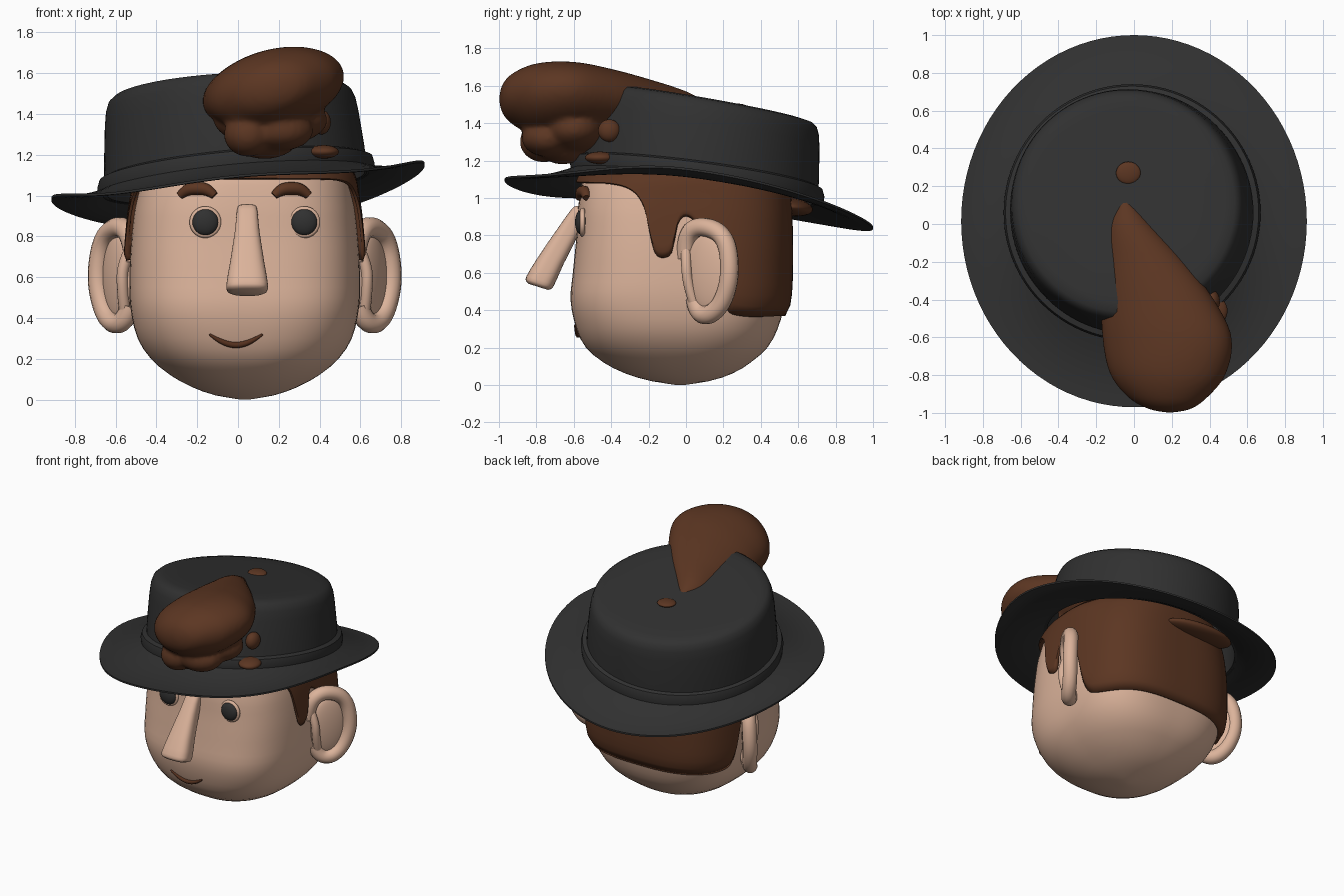
import bpy, bmesh
from math import sin, cos, pi, tau, radians
from mathutils import Vector

cube = bpy.data.objects.get("Cube")
if cube:
    bpy.data.objects.remove(cube, do_unlink=True)


def material(name, rgb):
    m = bpy.data.materials.new(name)
    m.use_nodes = True
    m.diffuse_color = (*rgb, 1)
    bsdf = next(n for n in m.node_tree.nodes if n.type == 'BSDF_PRINCIPLED')
    bsdf.inputs["Base Color"].default_value = (*rgb, 1)
    return m


SKIN = material("warm skin", (0.71, 0.45, 0.325))
BROWN = material("hair brown", (0.107, 0.037, 0.016))
BLACK = material("charcoal", (0.03, 0.03, 0.03))
MOUTH = material("mouth brown", (0.09, 0.03, 0.013))


def smooth(ob, angle=40):
    bpy.ops.object.select_all(action='DESELECT')
    ob.select_set(True)
    bpy.context.view_layer.objects.active = ob
    bpy.ops.object.shade_smooth_by_angle(angle=radians(angle))


def spline(table, t):
    """Smooth interpolation of rows keyed by their first number."""
    t = min(max(t, table[0][0]), table[-1][0])
    i = 0
    while i < len(table) - 2 and t > table[i + 1][0]:
        i += 1

    def slope(k, c):
        a, b = table[max(k - 1, 0)], table[min(k + 1, len(table) - 1)]
        return (b[c] - a[c]) / (b[0] - a[0])
    p, q = table[i], table[i + 1]
    d = q[0] - p[0]
    u = (t - p[0]) / d
    return [p[c] * (1 + 2 * u) * (1 - u) ** 2 + q[c] * u * u * (3 - 2 * u)
            + d * (slope(i, c) * u * (1 - u) ** 2 - slope(i + 1, c) * u * u * (1 - u))
            for c in range(1, len(p))]


def loft(name, rings, mat, caps=True, closed=False, angle=40):
    """Skin a list of equal rings; cap the ends or join them."""
    bm = bmesh.new()
    vs = [[bm.verts.new(p) for p in r] for r in rings]
    n = len(vs[0])
    for a, b in zip(vs, vs[1:] + (vs[:1] if closed else [])):
        for j in range(n):
            k = (j + 1) % n
            bm.faces.new((a[j], a[k], b[k], b[j]))
    if caps:
        bm.faces.new(vs[0][::-1])
        bm.faces.new(vs[-1])
    if caps or closed:
        bmesh.ops.recalc_face_normals(bm, faces=bm.faces)
    me = bpy.data.meshes.new(name)
    bm.to_mesh(me)
    bm.free()
    me.materials.append(mat)
    ob = bpy.data.objects.new(name, me)
    bpy.context.collection.objects.link(ob)
    smooth(ob, angle)
    return ob


def blob(name, loc, scale, mat, rot=(0, 0, 0)):
    bpy.ops.mesh.primitive_uv_sphere_add(segments=32, ring_count=16, location=loc, rotation=rot)
    ob = bpy.context.object
    ob.name, ob.scale = name, scale
    ob.data.materials.append(mat)
    smooth(ob)
    return ob


def tube(name, pts, radius, mat, radii=None):
    cu = bpy.data.curves.new(name, 'CURVE')
    cu.dimensions = '3D'
    cu.bevel_depth, cu.bevel_resolution, cu.use_fill_caps = radius, 4, True
    s = cu.splines.new('NURBS')
    s.points.add(len(pts) - 1)
    for i, p in enumerate(pts):
        s.points[i].co = (*p, 1)
        s.points[i].radius = radii[i] if radii else 1
    s.order_u, s.use_endpoint_u, s.resolution_u = 3, True, 8
    cu.materials.append(mat)
    bpy.context.collection.objects.link(bpy.data.objects.new(name, cu))


# Head: height, half width, front, back, squareness
MID, DEEP = 0.033, -0.03
HEAD = [(0, .02, -.05, -.01, 2), (.02, .14, -.18, .12, 2), (.06, .255, -.32, .245, 2.2),
        (.12, .365, -.44, .345, 2.4), (.2, .46, -.535, .435, 2.6), (.3, .525, -.585, .49, 2.8),
        (.45, .56, -.617, .53, 3), (.6, .565, -.605, .54, 3), (.8, .555, -.585, .54, 3),
        (1, .53, -.57, .53, 2.8), (1.15, .48, -.52, .5, 2.3), (1.25, .3, -.33, .3, 2)]


def head_point(a, z, grow=0):
    w, front, back, n = spline(HEAD, z)
    d = (back - DEEP if sin(a) > 0 else DEEP - front)
    r = (abs(cos(a) / (w + grow)) ** n + abs(sin(a) / (d + grow)) ** n) ** (-1 / n)
    return Vector((MID + r * cos(a), DEEP + r * sin(a), z))


def face_y(x, z):
    """Front surface of the head at x, z."""
    return min((head_point(pi + pi * k / 90, z) for k in range(91)), key=lambda p: abs(p.x - x)).y


heights = [0, .007, .02, .04, .06, .09, .12, .16] + [.2 + .05 * k for k in range(22)]
loft("head", [[head_point(tau * j / 96, z) for j in range(96)] for z in heights], SKIN, angle=60)

# Hair shell: the hairline height depends on depth, with a sideburn before each ear
HAIRLINE = [(-.62, 1.08), (-.42, 1.07), (-.3, 1.03), (-.23, .94), (-.2, .82), (-.17, .71),
            (-.12, .68), (-.07, .72), (-.05, .84), (-.01, .9), (.05, .87), (.13, .72),
            (.2, .45), (.27, .375), (.6, .37)]
COLS = 240
columns = []
for j in range(COLS):
    a = tau * j / COLS
    low = spline(HAIRLINE, head_point(a, .8, .03).y)[0]
    columns.append([head_point(a, low + (1.16 - low) * k / 14, .018 if k == 0 else .032)
                    for k in range(15)])
hair = loft("hair_shell", [list(r) for r in zip(*columns)], BROWN, caps=False, angle=60)
mod = hair.modifiers.new("thickness", 'SOLIDIFY')
mod.thickness, mod.offset = .05, -1
blob("back_tuft", (-.1, .55, .955), (.27, .13, .05), BROWN, (-.15, 0, 0))

# Hat: tilted brim, band and crown


def low_plane(x, y):
    return 1.075 + .09 * x - .13 * y


def top_plane(x, y):
    return 1.528 + .05 * x - .175 * y


def brim_ring(t, lift):
    """t runs from the crown (0) to the curled outer edge (1)."""
    ring = []
    for j in range(96):
        a = tau * j / 96
        x = -.01 * (1 - t) + (.65 + .265 * t) * cos(a)
        y = .055 * (1 - t) + .015 * t + (.65 + .335 * t) * sin(a)
        edge = 1.02 + .093 * x - .13 * y + .05 * cos(2 * a)
        if sin(a) < 0:
            edge -= .04 * sin(2 * a) ** 2
        ring.append((x, y, low_plane(x, y) * (1 - t) + edge * t - .08 * t * (1 - t) + lift))
    return ring


def crown_ring(r, h, lift=0):
    ring = []
    for j in range(96):
        a = tau * j / 96
        x = -.01 - .03 * h + r * cos(a)
        y = .06 + .045 * h + r * sin(a)
        ring.append((x, y, low_plane(x, y) * (1 - h) + top_plane(x, y) * h + lift))
    return ring


steps = [k / 8 for k in range(9)]
loft("hat_brim", [brim_ring(t, .012 - .006 * t) for t in steps]
     + [brim_ring(t, -.012 + .006 * t) for t in steps[::-1]], BLACK, caps=False, closed=True)
loft("hat_band", [crown_ring(r, 0, z) for r, z in
                  [(.64, -.01), (.675, -.01), (.68, .03), (.67, .065), (.64, .077)]],
     BLACK, caps=False, closed=True)
CROWN = [(.2, .97), (.5, .97), (.58, .92), (.6, .7), (.63, -.02),
         (.645, -.02), (.638, .3), (.622, .7), (.612, .85), (.597, .94), (.572, .985),
         (.52, 1.005), (.4, 1.008), (.2, 1.008)]
loft("hat_crown", [crown_ring(r, h) for r, h in CROWN], BLACK, angle=60)

# Quiff: depth, centre x, centre z, half width, half height
QUIFF = [(-1, .19, 1.53, .01, .01), (-.985, .19, 1.53, .1, .07), (-.93, .18, 1.53, .2, .13),
         (-.8, .18, 1.525, .31, .185), (-.6, .175, 1.525, .35, .19), (-.4, .125, 1.51, .305, .17),
         (-.2, .055, 1.49, .225, .14), (0, -.025, 1.475, .12, .095), (.13, -.05, 1.48, .025, .025)]
rings = []
for k in range(41):
    y = -1 + 1.13 * (k / 40) ** 1.5
    cx, cz, w, h = spline(QUIFF, y)
    roll = radians(14)
    rings.append([(cx + w * cos(a) * cos(roll) - h * sin(a) * sin(roll), y,
                   cz + w * cos(a) * sin(roll) + h * sin(a) * cos(roll))
                  for a in (tau * j / 48 for j in range(48))])
quiff = loft("quiff", rings, BROWN, angle=70)
curls = [blob("curl", (x, y, z), (w, d, h), BROWN) for x, y, z, w, d, h in
         [(.05, -.76, 1.3, .12, .13, .11), (.21, -.74, 1.32, .16, .14, .1),
          (.13, -.66, 1.27, .16, .13, .09), (.16, -.6, 1.37, .28, .18, .13)]]

# Melt the curls into the quiff
for ob in curls + [quiff]:
    ob.select_set(True)
bpy.context.view_layer.objects.active = quiff
bpy.ops.object.join()
mod = quiff.modifiers.new("melt", 'REMESH')
mod.mode, mod.voxel_size, mod.use_smooth_shade = 'VOXEL', .016, True
mod = quiff.modifiers.new("soften", 'SMOOTH')
mod.factor, mod.iterations = .5, 8

# Locks showing through the hat
blob("crown_lock", (-.03, .27, 1.485), (.065, .06, .02), BROWN)
blob("side_lock_upper", (.41, -.41, 1.36), (.045, .06, .06), BROWN)
blob("side_lock_lower", (.42, -.46, 1.215), (.075, .08, .033), BROWN)

# Eyes and eyebrows
for side, x, bx in (("right", -.16, -.2), ("left", .325, .262)):
    y = face_y(x, .87)
    blob(side + "_eye", (x, y - .015, .87), (.064, .03, .064), BLACK)
    bpy.ops.mesh.primitive_torus_add(location=(x, y - .005, .87), rotation=(pi / 2, 0, 0),
                                     major_radius=.064, minor_radius=.014,
                                     major_segments=40, minor_segments=10)
    lid = bpy.context.object
    lid.name = side + "_eyelid"
    lid.data.materials.append(SKIN)
    smooth(lid)
    arch = [(-.085, 1.0), (-.055, 1.03), (0, 1.037), (.055, 1.03), (.085, 1.0)]
    tube(side + "_eyebrow", [(bx + u, face_y(bx + u, z) - .008, z) for u, z in arch],
         .03, BROWN, [.65, 1, 1.05, 1, .65])

# Mouth
smile = [(-.14, .32), (-.09, .285), (-.01, .262), (.07, .285), (.12, .32)]
tube("mouth", [(x, face_y(x, z) - .003, z) for x, z in smile], .013, MOUTH, [.4, 1, 1.2, 1, .4])

# Nose: sloping, flaring downward
NOSE = [(0, -.56, .955, .02, .01), (.04, -.57, .945, .045, .03), (.3, -.62, .84, .058, .055),
        (.7, -.72, .67, .084, .07), (.93, -.778, .56, .102, .078), (.98, -.788, .535, .096, .072),
        (1, -.79, .525, .075, .055)]
rings = []
for k in [0, .02, .04, .1, .2, .35, .5, .7, .85, .93, .96, .98, 1]:
    y, z, w, d = spline(NOSE, k)
    ring = []
    for j in range(40):
        a = tau * j / 40
        r = (abs(cos(a)) ** 3 + abs(sin(a)) ** 3) ** (-1 / 3)
        ring.append((.045 + w * r * cos(a), y + d * r * sin(a) * .95, z - d * r * sin(a) * .3))
    rings.append(ring)
loft("nose", rings, SKIN, angle=60)

# Ears: outer rim, inner bowl and inner ridge
RIM = [(.54, 0, .68), (.555, -.005, .8), (.61, .08, .86), (.695, .215, .8), (.728, .24, .6),
       (.695, .2, .44), (.645, .12, .365), (.58, .06, .39), (.56, .05, .46)]
RIDGE = [(.56, .0, .74), (.6, .0, .66), (.6, .01, .54), (.59, .04, .45)]
for side, s in (("left", 1), ("right", -1)):
    tube(side + "_ear_rim", [(MID + s * x, y, z) for x, y, z in RIM], .05, SKIN)
    tube(side + "_ear_ridge", [(MID + s * x, y, z) for x, y, z in RIDGE], .028, SKIN)
    blob(side + "_ear_bowl", (MID + s * .625, .12, .6), (.04, .14, .21), SKIN, (0, 0, -.5 * s))
